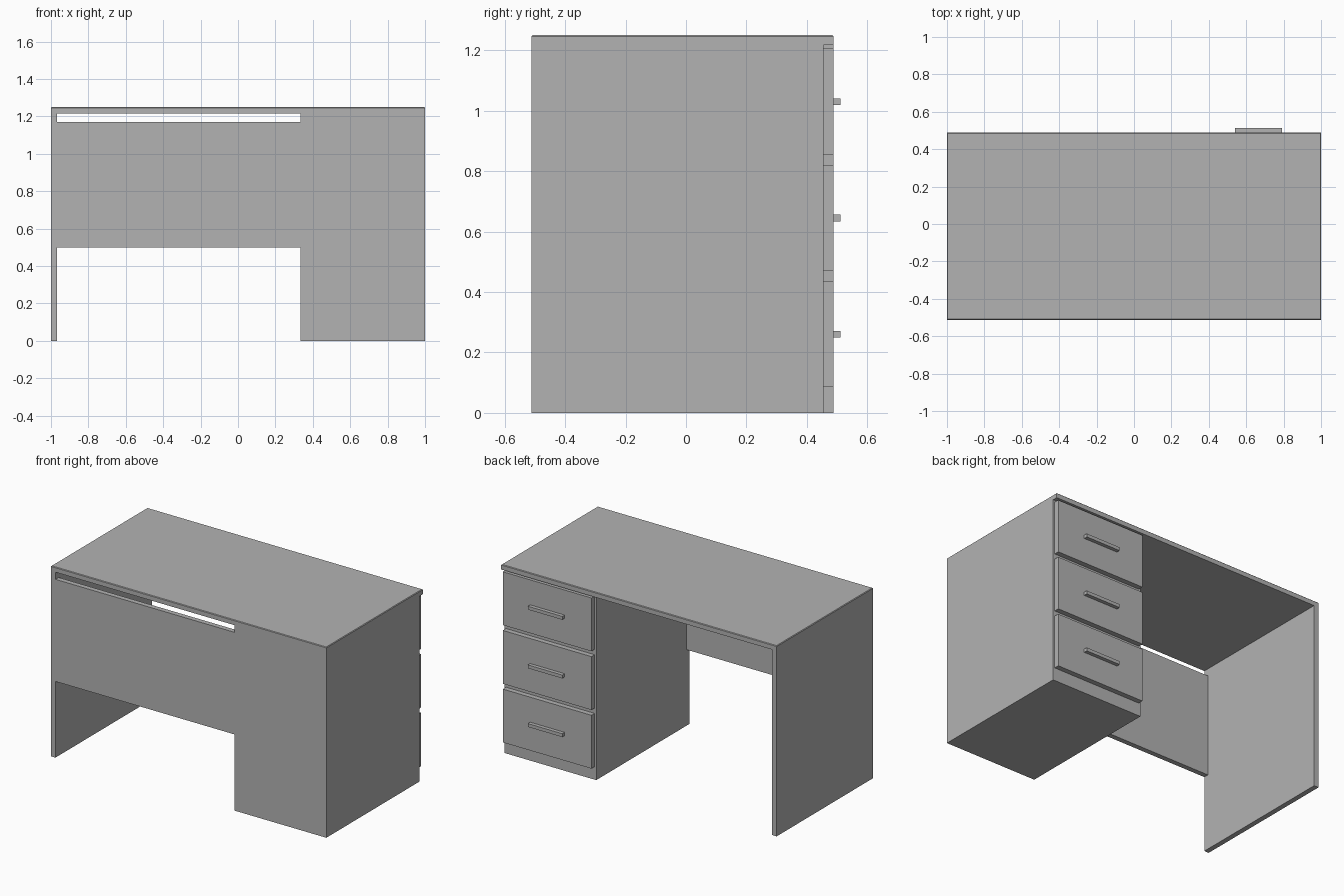
import bpy
import bmesh

cube = bpy.data.objects.get("Cube")
if cube:
    bpy.data.objects.remove(cube, do_unlink=True)

# One plain grey finish
grey = bpy.data.materials.new("plain_grey")
grey.use_nodes = True
colour = (0.45, 0.45, 0.45, 1)
grey.diffuse_color = colour
grey.node_tree.nodes["Principled BSDF"].inputs["Base Color"].default_value = colour


def box(name, x, y, z, top_bevel=0):
    """Box from (min, max) pairs, with an optional small chamfer on its top rim."""
    bm = bmesh.new()
    bmesh.ops.create_cube(bm, size=1)
    for v in bm.verts:
        v.co = [lo + (c + 0.5) * (hi - lo) for c, (lo, hi) in zip(v.co, (x, y, z))]
    if top_bevel:
        rim = [e for e in bm.edges if all(v.co.z > z[1] - 0.001 for v in e.verts)]
        bmesh.ops.bevel(bm, geom=rim, offset=top_bevel, segments=1, affect='EDGES')
    mesh = bpy.data.meshes.new(name)
    bm.to_mesh(mesh)
    bm.free()
    mesh.materials.append(grey)
    obj = bpy.data.objects.new(name, mesh)
    bpy.context.collection.objects.link(obj)
    return obj


BOARD = 0.033                 # board thickness
FRONT, BACK = -0.512, 0.488   # desk depth
TOP = 1.25
UNDER = TOP - BOARD
CABINET_X = 0.333

# Desk top and its supports
box("desk_top", (-1, 1), (FRONT, BACK), (UNDER, TOP), top_bevel=0.004)
box("side_panel", (-1, -1 + BOARD), (FRONT, BACK), (0, UNDER))
box("modesty_panel", (-1 + BOARD, CABINET_X), (FRONT, FRONT + BOARD), (0.5, 1.17))
box("drawer_cabinet", (CABINET_X, 1), (FRONT, BACK - BOARD), (0, UNDER))

# Three drawers with bar handles
for i, level in enumerate(("bottom", "middle", "top")):
    z = 0.085 + i * 0.385
    box(level + "_drawer_front", (0.345, 0.988), (BACK - BOARD, BACK), (z, z + 0.35))
    mid = z + 0.175
    box(level + "_drawer_handle", (0.54, 0.79), (BACK, 0.512), (mid - 0.011, mid + 0.011))
